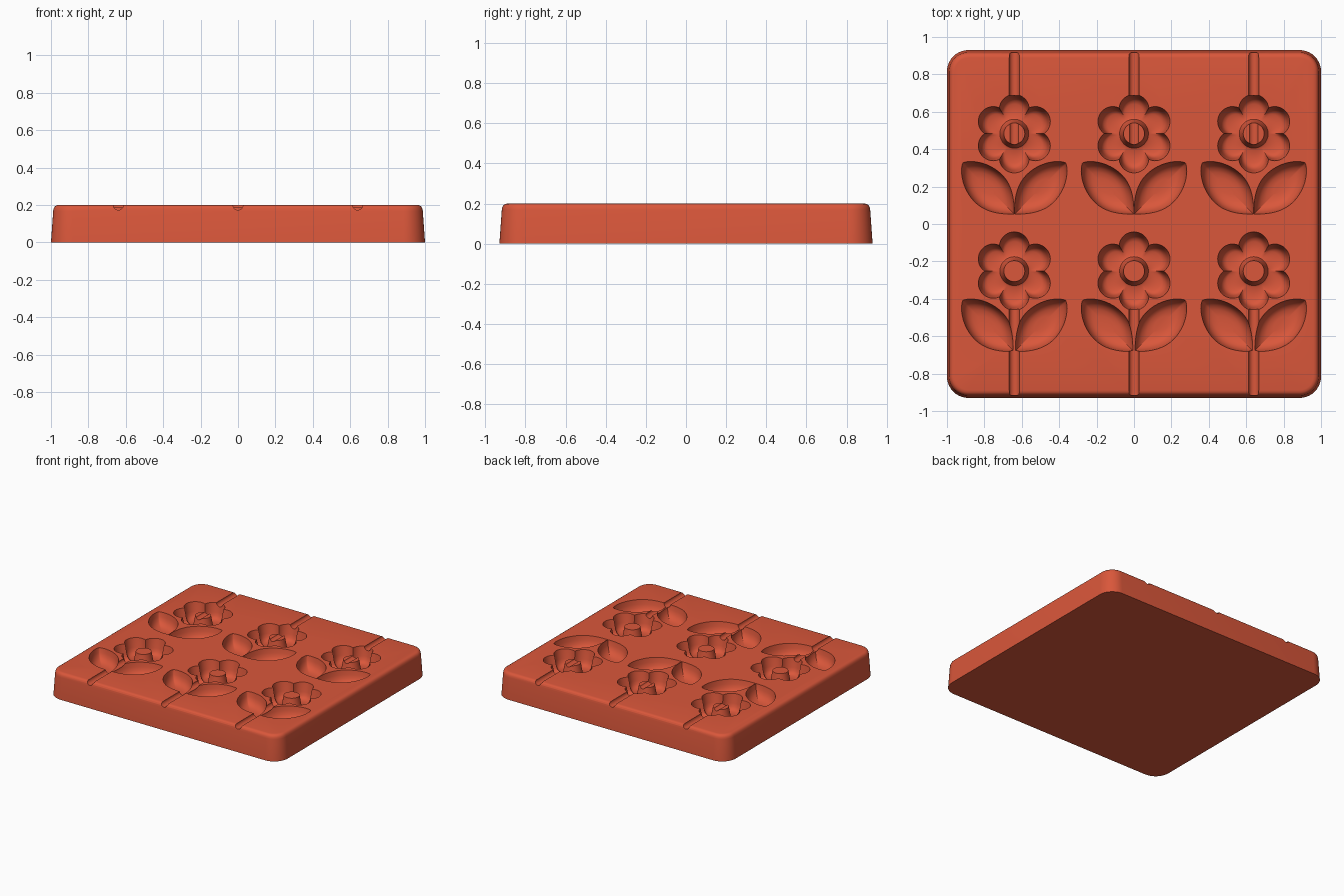
import bpy, bmesh
from math import sin, cos, pi, sqrt, radians

if "Cube" in bpy.data.objects:
    bpy.data.objects.remove(bpy.data.objects["Cube"], do_unlink=True)

clay = bpy.data.materials.new("terracotta red")
clay.use_nodes = True
clay.diffuse_color = (0.70, 0.095, 0.043, 1)
bsdf = next(n for n in clay.node_tree.nodes if n.type == 'BSDF_PRINCIPLED')
bsdf.inputs["Base Color"].default_value = clay.diffuse_color

TOP = 0.2
COLUMNS = (-0.64, 0, 0.64)
ROWS = (0.483, -0.252)


def loft(bm, rings):
    """Skin a closed solid over rings that share a point count."""
    loops = [[bm.verts.new(p) for p in ring] for ring in rings]
    n = len(loops[0])
    for a, b in zip(loops, loops[1:]):
        for i in range(n):
            j = (i + 1) % n
            bm.faces.new((a[i], a[j], b[j], b[i]))
    bm.faces.new(loops[0])
    bm.faces.new(loops[-1])


def finish(name, bm):
    bmesh.ops.recalc_face_normals(bm, faces=bm.faces)
    mesh = bpy.data.meshes.new(name)
    bm.to_mesh(mesh)
    bm.free()
    mesh.materials.append(clay)
    obj = bpy.data.objects.new(name, mesh)
    bpy.context.collection.objects.link(obj)
    return obj


def rounded_rect(hx, hy, r, z, steps=10):
    pts = []
    for q, (sx, sy) in enumerate(((1, 1), (-1, 1), (-1, -1), (1, -1))):
        for k in range(steps + 1):
            a = (q + k / steps) * pi / 2
            pts.append((sx * (hx - r) + r * cos(a), sy * (hy - r) + r * sin(a), z))
    return pts


# Tapered slab with a rounded top rim
bm = bmesh.new()
rim = [(0, 0), (0.168, 0.012), (0.182, 0.015), (0.192, 0.021), (0.198, 0.03), (TOP, 0.042)]
loft(bm, [rounded_rect(1 - d, 0.93 - d, 0.115 - d, z) for z, d in rim])
slab = finish("mould_slab", bm)


# Six-lobed flower pocket with a tapered peg in the middle
def petal_radius(a, lobe=0.08, reach=0.13):
    phi = (a - pi / 2 + pi / 6) % (pi / 3) - pi / 6
    return reach * cos(phi) + sqrt(lobe ** 2 - (reach * sin(phi)) ** 2)


def flower_rings(cx, cy, n=96):
    wall = [(0.26, 0), (TOP, 0), (0.13, 0.014), (0.105, 0.022), (0.09, 0.034), (0.082, 0.052)]
    peg = [(0.08, 0.086), (0.085, 0.077), (0.1, 0.071), (0.186, 0.056)]
    angles = [2 * pi * i / n for i in range(n)]
    rings = [[(cx + (petal_radius(a) - d) * cos(a), cy + (petal_radius(a) - d) * sin(a), z)
              for a in angles] for z, d in wall]
    rings += [[(cx + r * cos(a), cy + r * sin(a), z) for a in angles] for z, r in peg]
    return rings


# Bowl-shaped leaf pocket, leaning outward from the stem
def leaf_rings(cx, cy, side, n=24):
    length, half = 0.387, 0.103

    def width(t):
        w = 4 * t * (1 - t)
        return half * (w if t < 0.5 else w ** 0.75)

    ts = [0.5 - 0.5 * cos(pi * i / n) for i in range(n + 1)]
    outline = [(t * length, width(t)) for t in ts]
    outline += [(t * length, -width(t)) for t in ts[-2:0:-1]]
    mid = 0.55 * length
    levels = [(0.26, 1), (TOP, 1), (0.165, 0.95), (0.14, 0.87), (0.12, 0.74), (0.108, 0.55), (0.103, 0.3)]
    rings = []
    for z, s in levels:
        ring = []
        for u, v in outline:
            u, v = mid + (u - mid) * s, v * s
            ring.append((cx + side * (0.001 + (u + v) * cos(pi / 4)), cy + (u - v) * sin(pi / 4), z))
        rings.append(ring)
    return rings


# Round-bottomed stick channel along y
def channel_rings(cx, y0, y1, r=0.027, n=20):
    arc = [(r * cos(pi + pi * i / n), r * sin(pi + pi * i / n)) for i in range(n + 1)]
    section = [(-r, 0.06)] + arc + [(r, 0.06)]
    return [[(cx + x, y, TOP + z) for x, z in section] for y in (y0, y1)]


flowers, left_leaves, right_leaves, channels = (bmesh.new() for _ in range(4))
for x in COLUMNS:
    for y in ROWS:
        loft(flowers, flower_rings(x, y))
        loft(left_leaves, leaf_rings(x, y - 0.43, 1))
        loft(right_leaves, leaf_rings(x, y - 0.43, -1))
    loft(channels, channel_rings(x, ROWS[0] - 0.06, 1.1))
    loft(channels, channel_rings(x, -1.1, ROWS[1] - 0.12))

cutters = [finish("flower_cutter", flowers), finish("left_leaf_cutter", left_leaves),
           finish("right_leaf_cutter", right_leaves), finish("channel_cutter", channels)]

# Carve the pockets, then drop the cutters
bpy.ops.object.select_all(action='DESELECT')
bpy.context.view_layer.objects.active = slab
slab.select_set(True)
for cutter in cutters:
    cutter.hide_render = True
    mod = slab.modifiers.new(cutter.name, 'BOOLEAN')
    mod.operation = 'DIFFERENCE'
    mod.solver = 'EXACT'
    mod.object = cutter
    bpy.ops.object.modifier_apply(modifier=mod.name)
    bpy.data.objects.remove(cutter, do_unlink=True)

bpy.ops.object.shade_smooth_by_angle(angle=radians(35))
